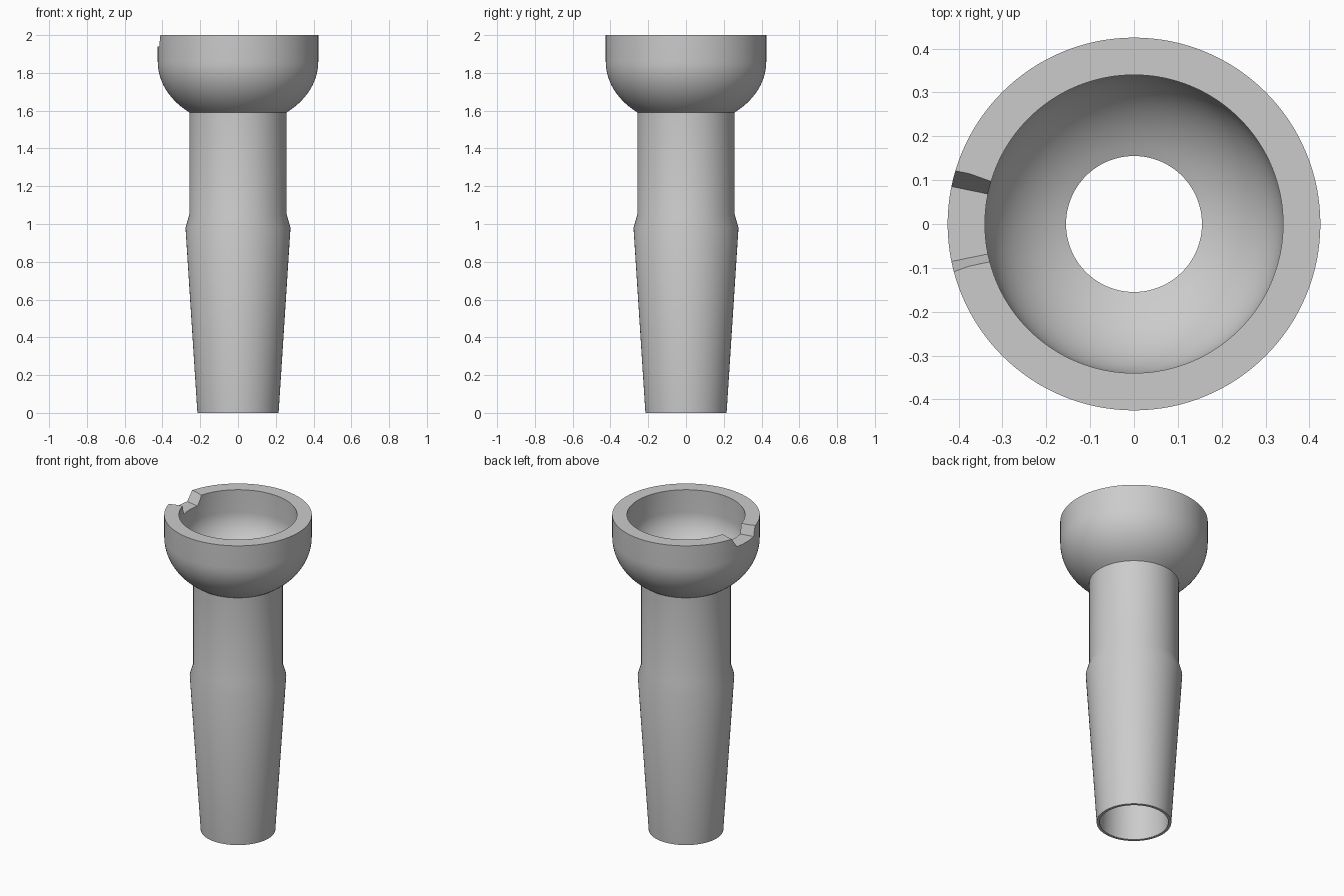
import bpy, bmesh, math
from mathutils import Matrix

cube = bpy.data.objects.get("Cube")
if cube:
    bpy.data.objects.remove(cube)

SEGMENTS = 128


def make_object(name, bm):
    bmesh.ops.recalc_face_normals(bm, faces=bm.faces)
    mesh = bpy.data.meshes.new(name)
    bm.to_mesh(mesh)
    bm.free()
    obj = bpy.data.objects.new(name, mesh)
    bpy.context.collection.objects.link(obj)
    return obj


def arc(radius, end_radius, top, height, steps=14):
    """Quarter-ellipse points from the vertical wall down to end_radius."""
    last = math.acos(end_radius / radius)
    return [(radius * math.cos(last * i / steps),
             top - height * math.sin(last * i / steps)) for i in range(steps + 1)]


# Closed wall profile (radius, height): tapered joint, neck, cup, bore
outer = [(0.215, 0), (0.278, 0.98), (0.258, 1.05)]
outer += arc(0.425, 0.258, 1.86, 0.338)[::-1] + [(0.425, 2.0)]
outer.insert(3, (0.258, 1.59))
inner = [(0.34, 2.0)] + arc(0.34, 0.155, 1.86, 0.26) + [(0.198, 0)]
profile = outer + inner

bm = bmesh.new()
rings = []
for r, z in profile:
    rings.append([bm.verts.new((r * math.cos(a), r * math.sin(a), z))
                  for a in (2 * math.pi * i / SEGMENTS for i in range(SEGMENTS))])
for k, ring in enumerate(rings):
    nxt = rings[(k + 1) % len(rings)]
    for i in range(SEGMENTS):
        j = (i + 1) % SEGMENTS
        bm.faces.new((ring[i], ring[j], nxt[j], nxt[i]))
bmesh.ops.remove_doubles(bm, verts=bm.verts, dist=1e-4)
bowl = make_object("bowl_and_stem", bm)

# Radial notch cutter with sloping sides, on the right (-x) of the rim
bm = bmesh.new()
ends = []
for r in (0.25, 0.5):
    section = []
    for z, deg in ((1.94, -11.6), (1.94, 11.6), (2.06, 19.6), (2.06, -19.6)):
        t = math.tan(math.radians(deg))
        section.append(bm.verts.new((-r, r * t, z)))
    ends.append(section)
    bm.faces.new(section)
for i in range(4):
    j = (i + 1) % 4
    bm.faces.new((ends[0][i], ends[0][j], ends[1][j], ends[1][i]))
cutter = make_object("notch_cutter", bm)
cutter.hide_render = True

bpy.context.view_layer.objects.active = bowl
bowl.select_set(True)
cut = bowl.modifiers.new("rim_notch", 'BOOLEAN')
cut.operation = 'DIFFERENCE'
cut.solver = 'EXACT'
cut.object = cutter
bpy.ops.object.modifier_apply(modifier=cut.name)
bpy.data.objects.remove(cutter)

# Single plain grey
grey = bpy.data.materials.new("light_grey")
grey.use_nodes = True
color = (0.6, 0.6, 0.6, 1)
grey.diffuse_color = color
grey.node_tree.nodes["Principled BSDF"].inputs["Base Color"].default_value = color
bowl.data.materials.clear()
bowl.data.materials.append(grey)

bpy.ops.object.shade_smooth_by_angle(angle=math.radians(30))
